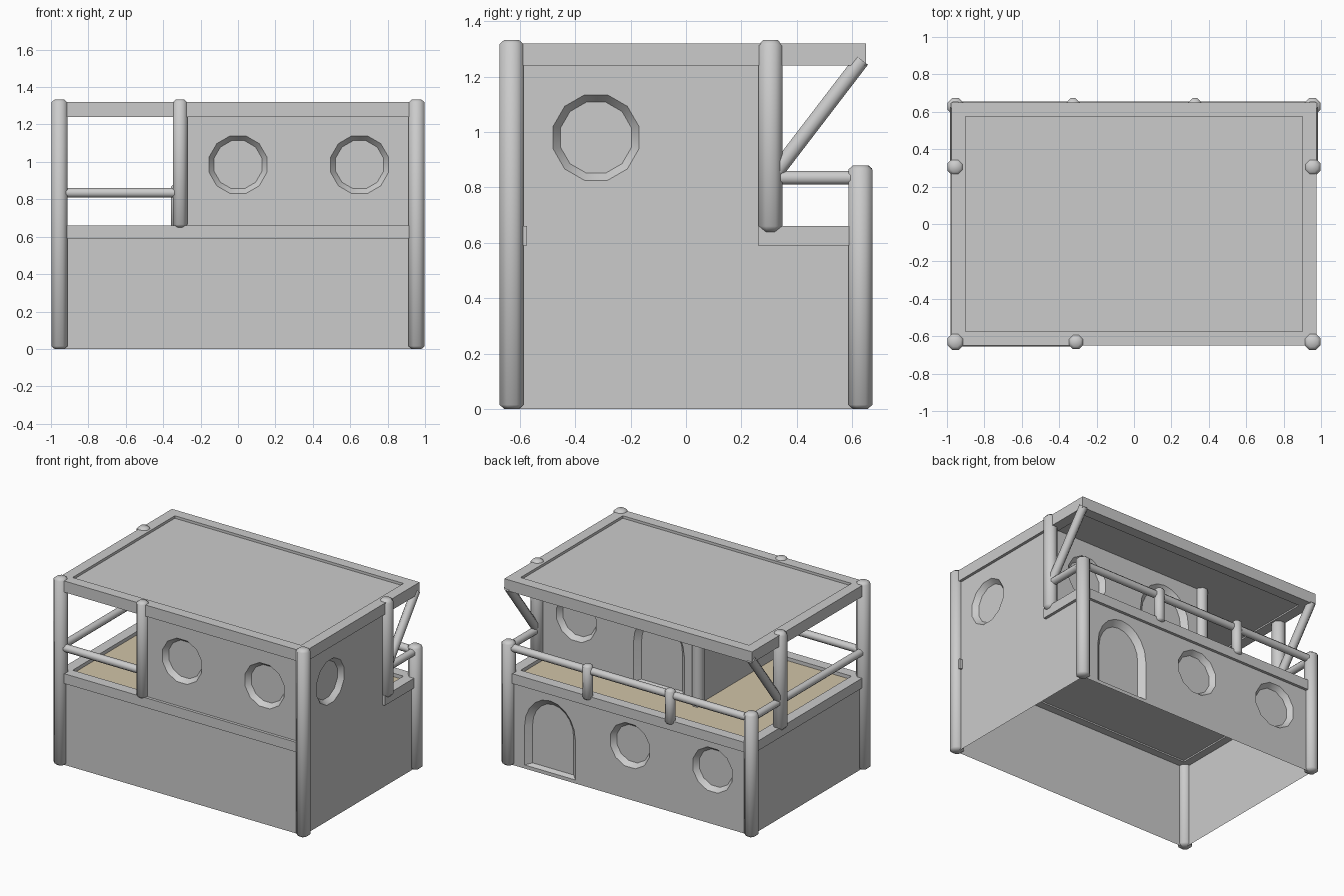
import bpy, bmesh, math
from mathutils import Vector

if "Cube" in bpy.data.objects:
    bpy.data.objects.remove(bpy.data.objects["Cube"])


def material(name, col):
    m = bpy.data.materials.new(name)
    m.diffuse_color = (*col, 1)
    m.use_nodes = True
    m.node_tree.nodes["Principled BSDF"].inputs["Base Color"].default_value = m.diffuse_color
    return m


GREY = material("light_grey", (0.6, 0.6, 0.6))
TAN = material("tan_floor", (0.64, 0.55, 0.39))


def finish(bm, name, smooth=None):
    me = bpy.data.meshes.new(name)
    bm.to_mesh(me)
    bm.free()
    ob = bpy.data.objects.new(name, me)
    bpy.context.collection.objects.link(ob)
    me.materials.append(GREY)
    if smooth:
        bpy.ops.object.select_all(action='DESELECT')
        ob.select_set(True)
        bpy.context.view_layer.objects.active = ob
        bpy.ops.object.shade_smooth_by_angle(angle=math.radians(smooth))
    return ob


def box(name, x0, x1, y0, y1, z0, z1):
    bm = bmesh.new()
    bmesh.ops.create_cube(bm, size=1)
    for v in bm.verts:
        v.co = ((x0 + x1) / 2 + v.co.x * (x1 - x0),
                (y0 + y1) / 2 + v.co.y * (y1 - y0),
                (z0 + z1) / 2 + v.co.z * (z1 - z0))
    return finish(bm, name)


def rod(name, a, b, r, cap=0.0, n=8):
    """Round bar from a to b, with optional tapered ends."""
    a, b = Vector(a), Vector(b)
    d = b - a
    q = d.to_track_quat('Z', 'Y')
    L = d.length
    prof = [(0, r), (L, r)]
    if cap:
        prof = [(0, r * 0.6), (cap, r), (L - cap, r), (L, r * 0.6)]
    bm = bmesh.new()
    rings = []
    for h, rr in prof:
        rings.append([bm.verts.new(a + q @ Vector((
            rr * math.cos((i + .5) * math.tau / n), rr * math.sin((i + .5) * math.tau / n), h)))
            for i in range(n)])
    for lo, hi in zip(rings, rings[1:]):
        for i in range(n):
            j = (i + 1) % n
            bm.faces.new((lo[i], lo[j], hi[j], hi[i]))
    bm.faces.new(rings[0][::-1])
    bm.faces.new(rings[-1])
    return finish(bm, name, 50)


def window(u, v, n=12):
    def ring(r):
        return [(u + r * math.cos((i + .5) * math.tau / n),
                 v + r * math.sin((i + .5) * math.tau / n)) for i in range(n)]
    return ring(0.16), ring(0.133)


def arch(u, base):
    def ring(w, h, z0):
        pts = [(u - w, base + z0), (u + w, base + z0)]
        for i in range(11):
            t = i * math.pi / 10
            pts.append((u + w * math.cos(t), base + 0.28 + h * math.sin(t)))
        return pts
    return ring(0.2, 0.23, 0.0), ring(0.162, 0.19, 0.012)


def wall(name, outline, holes, place, out, depth=0.035):
    """Thin wall with funnel-shaped, closed recesses."""
    out = Vector(out)
    bm = bmesh.new()

    def loop(pts, off=0.0):
        return [bm.verts.new(Vector(place(u, v)) - out * off) for u, v in pts]

    edges, pairs = [], []
    for outer, inner in [(outline, None)] + holes:
        vs = loop(outer)
        edges += [bm.edges.new((vs[i - 1], vs[i])) for i in range(len(vs))]
        if inner:
            pairs.append((vs, inner))
    bmesh.ops.triangle_fill(bm, use_beauty=True, edges=edges, normal=out)
    for vs, inner in pairs:
        ws = loop(inner, depth)
        for i in range(len(vs)):
            bm.faces.new((vs[i - 1], vs[i], ws[i], ws[i - 1]))
        bm.faces.new(ws)
    bm.normal_update()
    for f in bm.faces:
        if f.normal.dot(out) < 0:
            f.normal_flip()
    return finish(bm, name, 40)


X, Y = 0.955, 0.63          # post centres
WX, WY = 0.955, 0.63        # wall planes
XM, YM = -0.31, 0.305       # inner corner of the upper room
TOP, DECK = 1.27, 0.62


def rect(u0, u1, v0, v1):
    return [(u0, v0), (u1, v0), (u1, v1), (u0, v1)]


# walls
wall("front_wall", [(-WX, 0), (WX, 0), (WX, TOP), (XM, TOP), (XM, DECK), (-WX, DECK)],
     [window(0, .985), window(.65, .985)], lambda u, v: (u, -WY, v), (0, -1, 0))
wall("right_wall", [(-WY, 0), (WY, 0), (WY, DECK), (YM, DECK), (YM, TOP), (-WY, TOP)],
     [window(-.325, .98)], lambda u, v: (WX, u, v), (1, 0, 0))
wall("left_wall", rect(-WY, WY, 0, DECK), [], lambda u, v: (-WX, u, v), (-1, 0, 0))
wall("back_wall", rect(-WX, WX, 0, DECK),
     [arch(.63, .025), window(0, .385), window(-.65, .385)],
     lambda u, v: (u, WY, v), (0, 1, 0))
wall("upper_back_wall", rect(XM, WX, DECK, TOP),
     [arch(0, .665), window(.65, .985)], lambda u, v: (u, YM, v), (0, 1, 0))
wall("upper_left_wall", rect(-WY, YM, DECK, TOP), [],
     lambda u, v: (XM, u, v), (-1, 0, 0))

# deck slab with tan top
deck = box("deck_floor", -.945, .945, -.62, .62, .6, .635)
deck.data.materials.append(TAN)
for p in deck.data.polygons:
    p.material_index = 1 if p.normal.z > 0.5 else 0

# deck rim and roof frame beams
OX, OY, IX, IY = 0.975, 0.65, 0.90, 0.575
for part, z0, z1, ry in (("deck_rim", .59, .66, .26), ("roof_beam", 1.24, 1.32, -OY)):
    box(part + "_front", -OX, OX, -OY, -IY, z0, z1)
    box(part + "_back", -OX, OX, IY, OY, z0, z1)
    box(part + "_left", -OX, -IX, -IY, IY, z0, z1)
    box(part + "_right", IX, OX, max(ry, -IY), IY, z0, z1)
box("roof_panel", -IX - .01, IX + .01, -IY - .01, IY + .01, 1.25, 1.302)

# posts
R = 0.047
for s, side in ((-1, "left"), (1, "right")):
    rod("front_post_" + side, (s * X, -Y, 0), (s * X, -Y, 1.333), R, .015)
    rod("back_post_" + side, (s * X, Y, 0), (s * X, Y, .88), R, .015)
    rod("side_post_" + side, (s * X, YM, .64), (s * X, YM, 1.333), R, .02)
    rod("roof_brace_" + side, (s * X, YM + .02, .855), (s * X, .635, 1.26), .03)
    rod("side_rail_" + side, (s * X, YM, .835), (s * X, Y, .835), .027)
    rod("rail_post_" + side, (s * .325, Y + .01, .635), (s * .325, Y + .01, .88), .035, .012)
rod("front_middle_post", (XM, -Y, .65), (XM, -Y, 1.333), .042, .015)
rod("room_corner_post", (XM, YM, .62), (XM, YM, 1.26), .042)

# rails
rod("back_rail", (-X, Y, .835), (X, Y, .835), .027)
rod("front_rail", (-X, -Y, .835), (XM, -Y, .835), .027)
rod("left_rail", (-X, -Y, .835), (-X, YM, .835), .027)
